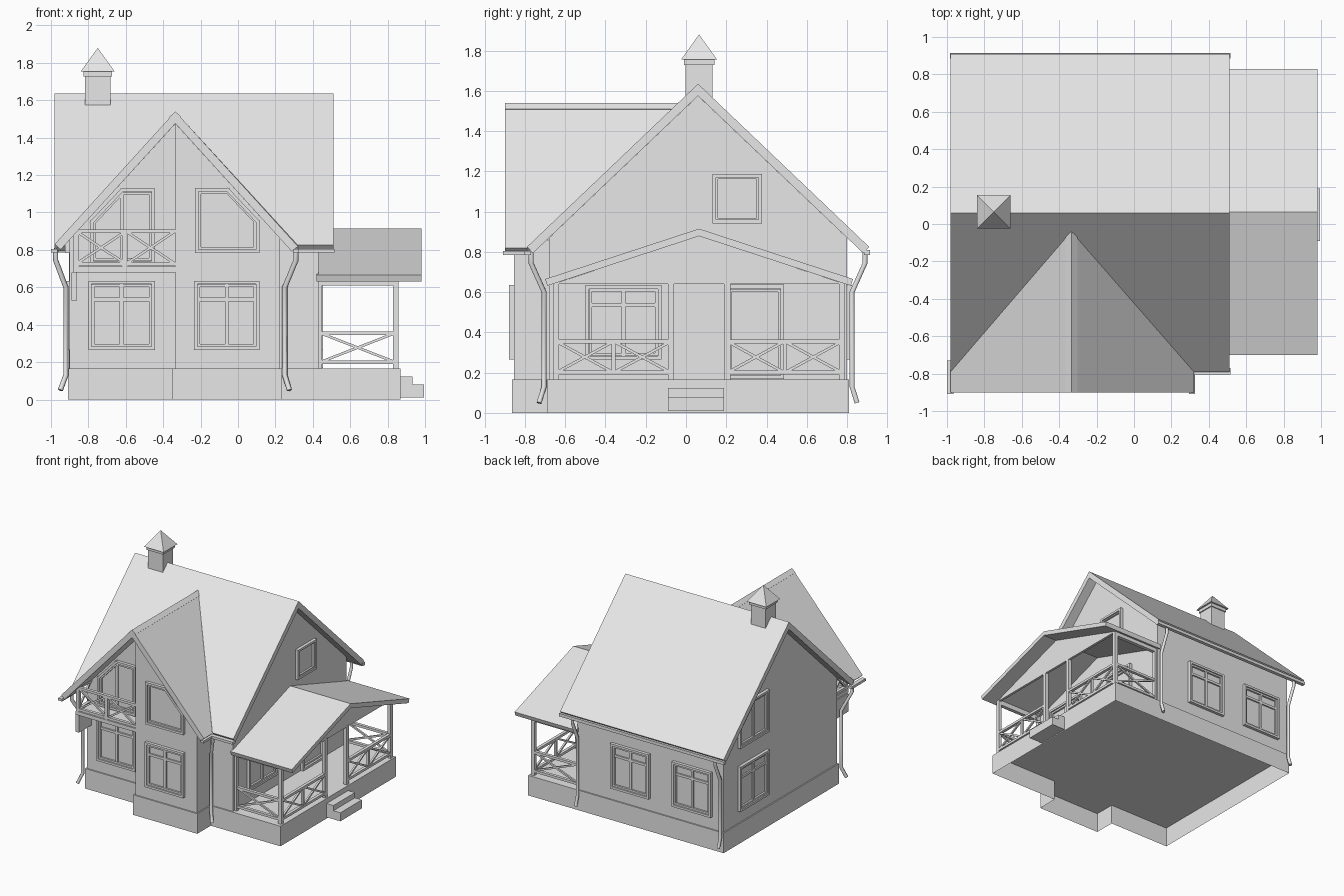
import bpy, bmesh
from mathutils import Vector, Matrix

cube = bpy.data.objects.get("Cube")
if cube:
    bpy.data.objects.remove(cube, do_unlink=True)

grey = bpy.data.materials.new("plain grey")
grey.use_nodes = True
grey.diffuse_color = (0.8, 0.8, 0.8, 1)
grey.node_tree.nodes["Principled BSDF"].inputs["Base Color"].default_value = grey.diffuse_color


def finish(name, bm):
    bmesh.ops.recalc_face_normals(bm, faces=bm.faces)
    mesh = bpy.data.meshes.new(name)
    bm.to_mesh(mesh)
    bm.free()
    mesh.materials.append(grey)
    obj = bpy.data.objects.new(name, mesh)
    bpy.context.collection.objects.link(obj)
    return obj


def add_prism(bm, points, shift, bottom=True):
    """Polygon swept along a vector; the first cap can be left open."""
    shift = Vector(shift)
    a = [bm.verts.new(p) for p in points]
    b = [bm.verts.new(Vector(p) + shift) for p in points]
    if bottom:
        bm.faces.new(a)
    bm.faces.new(b)
    for i in range(len(a)):
        j = (i + 1) % len(a)
        bm.faces.new((a[i], a[j], b[j], b[i]))


def add_box(bm, lo, hi):
    lo, hi = Vector(lo), Vector(hi)
    m = Matrix.Translation((lo + hi) / 2) @ Matrix.Diagonal((*(hi - lo), 1))
    bmesh.ops.create_cube(bm, size=1, matrix=m)


def add_bar(bm, a, b, normal, width, depth):
    """Rectangular bar from a to b, with its depth along the normal."""
    a, b, n = Vector(a), Vector(b), Vector(normal)
    d = b - a
    t = d.normalized()
    side = t.cross(n).normalized()
    n = side.cross(t)
    m = Matrix((d, side * width, n * depth)).transposed().to_4x4()
    bmesh.ops.create_cube(bm, size=1, matrix=Matrix.Translation((a + b) / 2) @ m)


def prism(name, points, shift, bottom=True):
    bm = bmesh.new()
    add_prism(bm, points, shift, bottom)
    return finish(name, bm)


def box(name, lo, hi):
    bm = bmesh.new()
    add_box(bm, lo, hi)
    return finish(name, bm)


BASE = 0.165
WALL_X = 0.43

# Foundation, open underneath, with the bump of the front wing
outline = [(-0.91, 0.81), (-0.91, -0.69), (-0.35, -0.69), (-0.35, -0.865),
           (0.235, -0.865), (0.235, -0.69), (0.87, -0.69), (0.87, 0.81)]
prism("foundation", [(x, y, 0) for x, y in outline], (0, 0, BASE), bottom=False)

# Walls
prism("main_walls", [(-0.9, y, z) for y, z in
      [(-0.68, BASE), (0.8, BASE), (0.8, 0.87), (0.06, 1.575), (-0.68, 0.87)]],
      (WALL_X + 0.9, 0, 0))
prism("wing_wall_right", [(x, -0.855, z) for x, z in
      [(-0.335, BASE), (0.225, BASE), (0.225, 0.86), (-0.335, 1.475)]], (0, 0.75, 0))
prism("wing_wall_left", [(x, -0.68, z) for x, z in
      [(-0.335, BASE), (-0.9, BASE), (-0.9, 0.855), (-0.335, 1.475)]], (0, 0.575, 0))


# Roofs: sloping slabs given by their plan and height rule
def slab(name, plan, height, thick):
    top = [Vector((x, y, height(x, y))) for x, y in plan]
    n = (top[1] - top[0]).cross(top[2] - top[0]).normalized()
    if n.z < 0:
        n = -n
    prism(name, top, -n * thick)


def main_height(x, y):
    return 1.635 - 0.953 * abs(y - 0.06)


def wing_height(x, y):
    return 1.54 - 1.1 * abs(x + 0.335)


def porch_height(x, y):
    return 0.915 - 0.327 * abs(y - 0.065)


slab("main_roof_back", [(-0.98, 0.06), (0.51, 0.06), (0.51, 0.91), (-0.98, 0.91)],
     main_height, 0.043)
slab("main_roof_front", [(0.51, 0.06), (-0.98, 0.06), (-0.98, -0.79), (-0.335, -0.04),
                         (0.32, -0.79), (0.51, -0.79)], main_height, 0.043)
for side, eave in (("left", -0.98), ("right", 0.32)):
    slab("wing_roof_" + side, [(-0.335, -0.04), (eave, -0.79), (eave, -0.9), (-0.335, -0.9)],
         wing_height, 0.043)
for side, eave in (("front", -0.7), ("back", 0.83)):
    slab("porch_roof_" + side, [(0.42, 0.065), (0.98, 0.065), (0.98, eave), (0.42, eave)],
         porch_height, 0.035)

# Porch gable, beams, posts
prism("porch_gable", [(0.835, -0.66, 0.64), (0.835, 0.79, 0.64), (0.835, 0.065, 0.88)],
      (0.02, 0, 0))
bm = bmesh.new()
for y in (-0.645, 0.775):
    add_box(bm, (WALL_X, y - 0.015, 0.61), (0.855, y + 0.015, 0.65))
    add_box(bm, (WALL_X, y - 0.015, BASE), (0.45, y + 0.015, 0.64))
for y in (-0.645, -0.075, 0.205, 0.775):
    add_box(bm, (0.828, y - 0.015, BASE), (0.857, y + 0.015, 0.65))
finish("porch_posts", bm)


# Railings with crossed braces
def railing(bm, a, b, z0, z1, bays):
    a, b = Vector((*a, 0)), Vector((*b, 0))
    n = (b - a).cross(Vector((0, 0, 1))).normalized()
    lo, hi = Vector((0, 0, z0)), Vector((0, 0, z1))
    for z in (lo, hi):
        add_bar(bm, a + z, b + z, n, 0.02, 0.025)
    for i in range(bays):
        p, q = a.lerp(b, i / bays), a.lerp(b, (i + 1) / bays)
        add_bar(bm, p + lo, q + hi, n, 0.014, 0.014)
        add_bar(bm, p + hi, q + lo, n, 0.014, 0.014)
        if i:
            add_bar(bm, p + lo, p + hi, n, 0.018, 0.018)


bm = bmesh.new()
for y in (-0.645, 0.775):
    railing(bm, (0.44, y), (0.84, y), 0.2, 0.355, 1)
railing(bm, (0.843, -0.645), (0.843, -0.075), 0.2, 0.355, 2)
railing(bm, (0.843, 0.205), (0.843, 0.775), 0.2, 0.355, 2)
finish("porch_railing", bm)

# Balcony
box("balcony_floor", (-0.88, -0.855, 0.68), (-0.335, -0.67, 0.71))
box("balcony_bracket", (-0.89, -0.84, 0.53), (-0.86, -0.68, 0.68))
bm = bmesh.new()
railing(bm, (-0.865, -0.84), (-0.335, -0.84), 0.725, 0.9, 2)
railing(bm, (-0.865, -0.84), (-0.865, -0.68), 0.725, 0.9, 1)
for x in (-0.865, -0.605):
    add_box(bm, (x - 0.014, -0.854, 0.71), (x + 0.014, -0.826, 0.91))
finish("balcony_railing", bm)

# Steps
box("lower_step", (0.87, -0.09, 0.01), (0.995, 0.19, 0.08))
box("upper_step", (0.87, -0.09, 0.01), (0.932, 0.19, 0.123))


# Windows: frame along an outline, plus inner bars
def window(name, to_wall, n, shape, bars=()):
    bm = bmesh.new()
    centre = sum((Vector(p) for p in shape), Vector((0, 0))) / len(shape)
    for scale, width, depth in ((0.95, 0.018, 0.05), (0.86, 0.014, 0.03)):
        pts = [centre + (Vector(p) - centre) * scale for p in shape]
        for i, p in enumerate(pts):
            q = pts[(i + 1) % len(pts)]
            e = (q - p).normalized() * width / 2
            add_bar(bm, to_wall(*(p - e)), to_wall(*(q + e)), n, width, depth)
    for p, q in bars:
        add_bar(bm, to_wall(*p), to_wall(*q), n, 0.02, 0.024)
    finish(name, bm)


def front(x, z): return (x, -0.68, z)
def wing(x, z): return (x, -0.855, z)
def back(x, z): return (x, 0.8, z)
def left(y, z): return (WALL_X, y, z)
def right(y, z): return (-0.9, y, z)


def rect(u0, u1, z0, z1):
    return [(u0, z0), (u1, z0), (u1, z1), (u0, z1)]


def cross(u0, u1):
    m = (u0 + u1) / 2
    return [((m, 0.28), (m, 0.625)), ((u0 + 0.02, 0.535), (u1 - 0.02, 0.535))]


Y, X = (0, 1, 0), (1, 0, 0)
for name, wall, n, u0, u1 in (
        ("front_window", front, Y, -0.8, -0.445), ("wing_window", wing, Y, -0.235, 0.115),
        ("back_window_a", back, Y, -0.8, -0.445), ("back_window_b", back, Y, -0.235, 0.115),
        ("porch_window", left, X, -0.5, -0.12), ("side_window", right, X, 0.23, 0.61)):
    window(name, wall, n, rect(u0, u1, 0.265, 0.635), cross(u0, u1))
window("attic_window", left, X, rect(0.135, 0.375, 0.945, 1.185))
window("wing_upper_window", wing, Y,
       [(-0.23, 0.785), (0.115, 0.785), (0.115, 0.95), (-0.055, 1.13), (-0.23, 1.13)])
window("side_upper_window", right, X,
       [(0.23, 0.785), (0.61, 0.785), (0.61, 0.95), (0.42, 1.13), (0.23, 1.13)],
       [((0.42, 0.8), (0.42, 1.11))])
window("balcony_door", front, Y,
       [(-0.445, 0.72), (-0.79, 0.72), (-0.79, 0.95), (-0.62, 1.13), (-0.445, 1.13)],
       [((-0.62, 0.73), (-0.62, 1.11))])
window("porch_door", left, X, rect(0.2, 0.485, BASE, 0.64))

# Chimney with collar and pointed cap
cx, cy = -0.75, 0.065
bm = bmesh.new()
add_box(bm, (cx - 0.067, cy - 0.067, 1.5), (cx + 0.067, cy + 0.067, 1.74))
add_box(bm, (cx - 0.076, cy - 0.076, 1.728), (cx + 0.076, cy + 0.076, 1.755))
finish("chimney", bm)
bm = bmesh.new()
ring = [bm.verts.new((cx + 0.09 * i, cy + 0.09 * j, 1.755))
        for i, j in ((-1, -1), (1, -1), (1, 1), (-1, 1))]
tip = bm.verts.new((cx, cy, 1.88))
bm.faces.new(ring)
for i in range(4):
    bm.faces.new((ring[i], ring[(i + 1) % 4], tip))
finish("chimney_cap", bm)

# Gutters along the eaves
for name, lo, hi in (
        ("gutter_back", (-0.985, 0.885, 0.785), (0.515, 0.915, 0.81)),
        ("gutter_front", (0.3, -0.805, 0.785), (0.515, -0.77, 0.805)),
        ("gutter_wing_left", (-1.0, -0.91, 0.785), (-0.965, -0.73, 0.805)),
        ("gutter_wing_right", (0.295, -0.91, 0.785), (0.325, -0.78, 0.805))):
    box(name, lo, hi)


# Downpipes: eave elbow, vertical run, kicked-out foot
def downpipe(name, eave, wall, foot):
    path = [(*eave, 0.8), (*eave, 0.745), (*wall, 0.6), (*wall, 0.13), (*foot, 0.05)]
    curve = bpy.data.curves.new(name, "CURVE")
    curve.dimensions = "3D"
    curve.bevel_depth = 0.014
    curve.bevel_resolution = 1
    curve.use_fill_caps = True
    spline = curve.splines.new("POLY")
    spline.points.add(len(path) - 1)
    for point, co in zip(spline.points, path):
        point.co = (*co, 1)
    curve.materials.append(grey)
    bpy.context.collection.objects.link(bpy.data.objects.new(name, curve))


downpipe("downpipe_front_right", (-0.975, -0.77), (-0.92, -0.705), (-0.95, -0.73))
downpipe("downpipe_front_left", (0.31, -0.77), (0.25, -0.705), (0.275, -0.73))
downpipe("downpipe_back_left", (0.41, 0.89), (0.41, 0.825), (0.41, 0.85))
downpipe("downpipe_back_right", (-0.89, 0.89), (-0.89, 0.825), (-0.89, 0.85))
